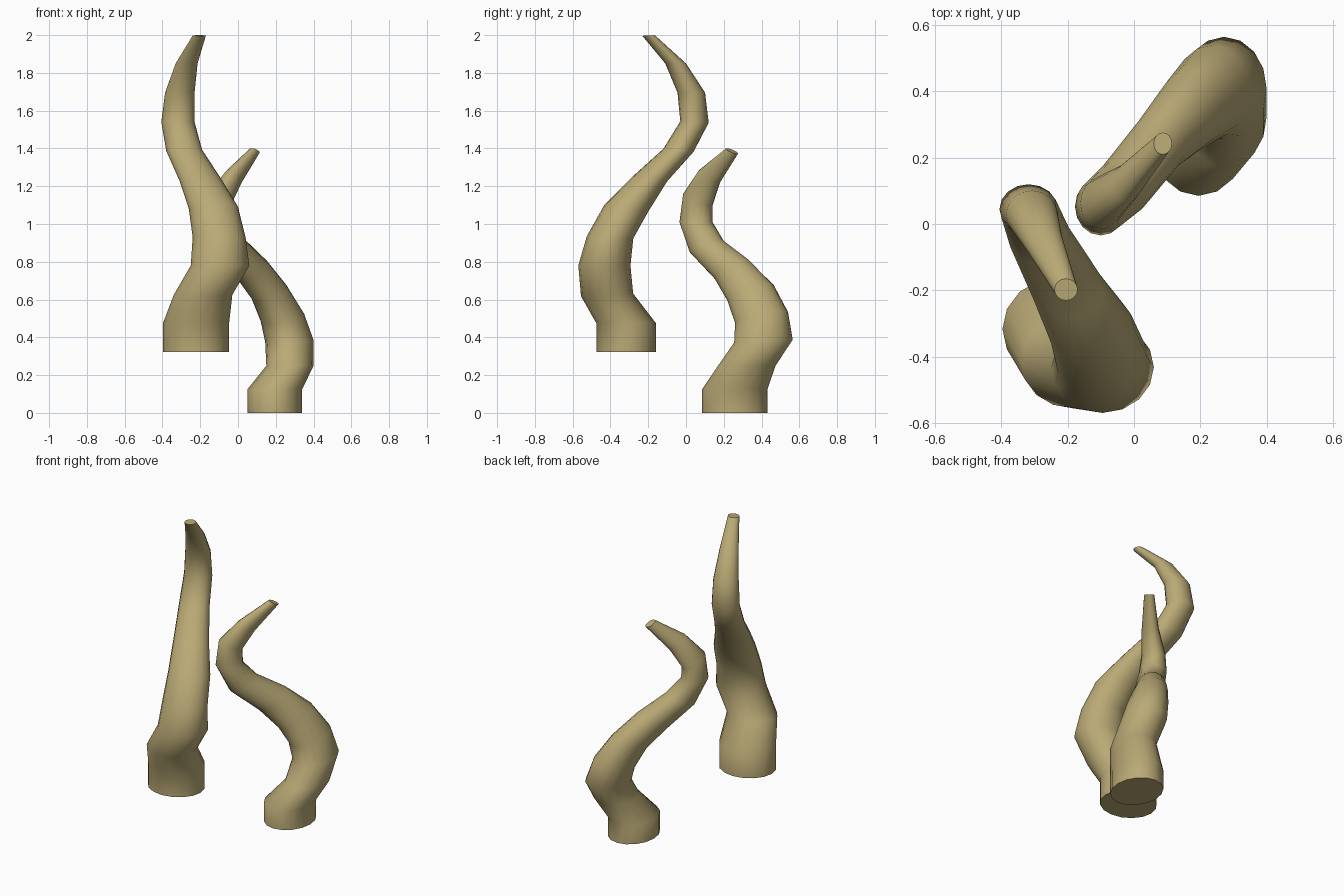
import bpy, bmesh
from math import cos, sin, pi

SIDES = 16

mat = bpy.data.materials.new("horn_tan")
mat.diffuse_color = (0.49, 0.40, 0.18, 1)


def horn(name, rings):
    """Loft elliptical rings: x, y, z, radius x, radius y, slope x, slope y."""
    bm = bmesh.new()
    loops = []
    for x, y, z, rx, ry, sx, sy in rings:
        loop = []
        for k in range(SIDES):
            dx = rx * cos(2 * pi * k / SIDES)
            dy = ry * sin(2 * pi * k / SIDES)
            loop.append(bm.verts.new((x + dx, y + dy, z + sx * dx + sy * dy)))
        loops.append(loop)
    # smooth sides
    for a, b in zip(loops, loops[1:]):
        for k in range(SIDES):
            n = (k + 1) % SIDES
            bm.faces.new((a[k], a[n], b[n], b[k])).smooth = True
    # flat caps with sharp rims
    for cap in (bm.faces.new(loops[0][::-1]), bm.faces.new(loops[-1])):
        for e in cap.edges:
            e.smooth = False
    me = bpy.data.meshes.new(name)
    bm.to_mesh(me)
    bm.free()
    me.materials.append(mat)
    ob = bpy.data.objects.new(name, me)
    bpy.context.collection.objects.link(ob)
    return ob


# taller, raised horn
horn("tall_horn", [
    (-.222, -.317, .322, .175, .158, 0, 0),
    (-.222, -.317, .475, .175, .158, 0, 0),
    (-.185, -.418, .625, .155, .138, 0, .05),
    (-.095, -.432, .78, .155, .138, 0, 0),
    (-.10, -.402, .93, .14, .123, 0, -.05),
    (-.13, -.315, 1.085, .13, .115, .05, -.17),
    (-.20, -.195, 1.235, .11, .095, .05, -.1),
    (-.285, -.04, 1.39, .095, .08, .03, -.1),
    (-.318, .045, 1.54, .088, .075, 0, -.05),
    (-.308, .028, 1.695, .078, .073, 0, 0),
    (-.272, -.055, 1.85, .058, .055, 0, 0),
    (-.205, -.198, 1.998, .035, .033, 0, .05),
])

# shorter horn standing on the ground
horn("short_horn", [
    (.195, .258, 0, .145, .173, 0, 0),
    (.195, .258, .125, .145, .173, 0, 0),
    (.275, .322, .25, .125, .152, 0, 0),
    (.272, .41, .38, .128, .155, .04, .05),
    (.235, .40, .505, .115, .14, .17, .21),
    (.168, .342, .635, .098, .123, .25, .33),
    (.075, .245, .757, .085, .095, .4, .45),
    (-.035, .11, .88, .085, .09, .25, .33),
    (-.10, .053, 1.01, .078, .0875, 0, 0),
    (-.097, .063, 1.13, .065, .078, -.3, -.39),
    (-.022, .123, 1.25, .044, .058, -.5, -.5),
    (.087, .243, 1.386, .0275, .033, -.3, -.38),
])
